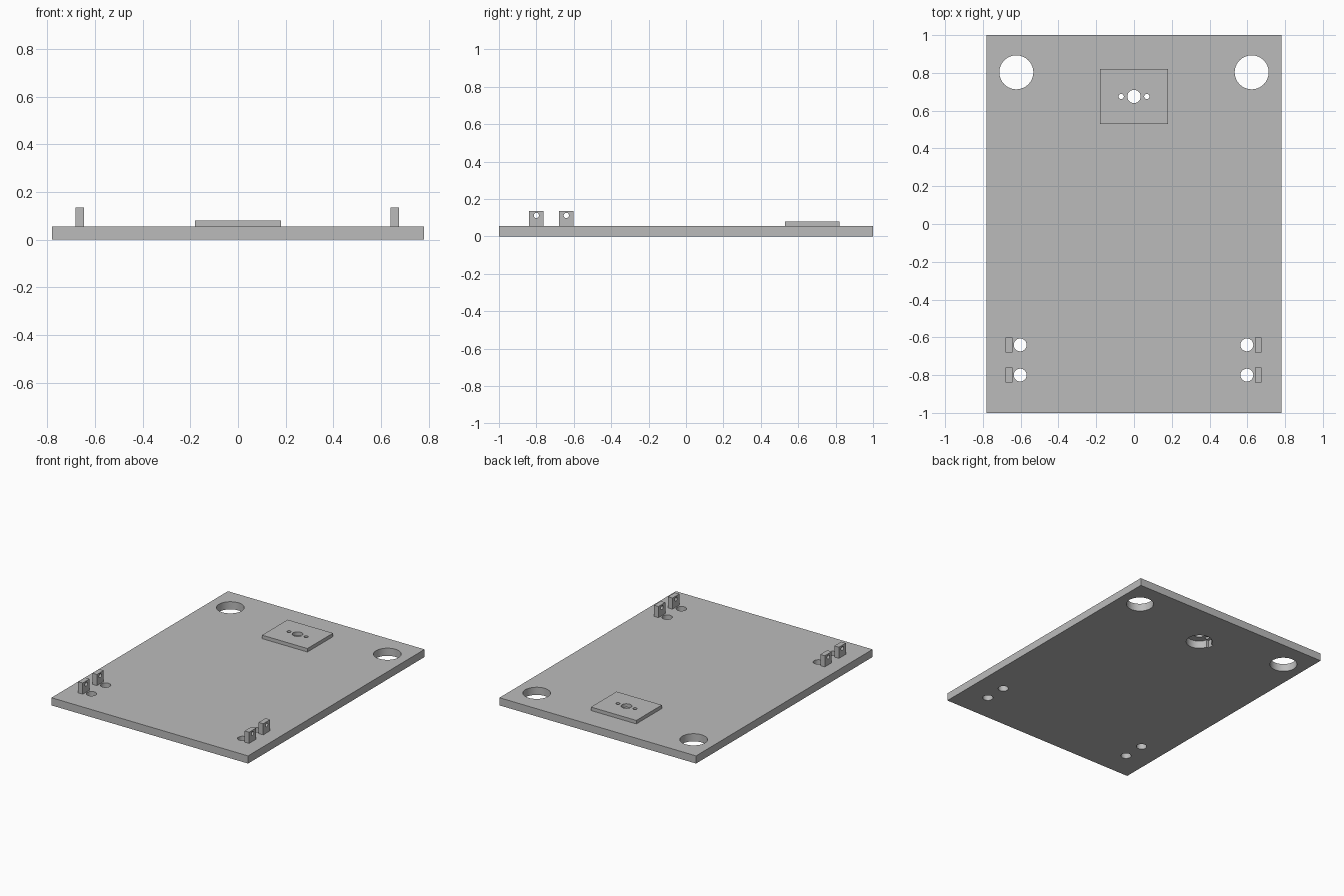
import bpy
import math

cube = bpy.data.objects.get("Cube")
if cube:
    bpy.data.objects.remove(cube, do_unlink=True)

THICK = 0.055      # base plate thickness
PAD_TOP = 0.08     # top of the raised mounting pad
LUG_TOP = 0.135    # top of the hinge lugs
SHIFT = -0.0025    # the lugs and their holes sit slightly off centre

grey = bpy.data.materials.new("plain_grey")
grey.use_nodes = True
colour = (0.5, 0.5, 0.5, 1)
grey.diffuse_color = colour
grey.node_tree.nodes["Principled BSDF"].inputs["Base Color"].default_value = colour


def box(name, x, y, z):
    """Box from (min, max) ranges on each axis."""
    ranges = (x, y, z)
    bpy.ops.mesh.primitive_cube_add(size=1, location=[(a + b) / 2 for a, b in ranges])
    obj = bpy.context.object
    obj.name = name
    obj.scale = [b - a for a, b in ranges]
    bpy.ops.object.transform_apply(location=False, rotation=False, scale=True)
    obj.data.materials.append(grey)
    return obj


def drill(radius, location, along_x=False):
    """Round cutter through the given point."""
    bpy.ops.mesh.primitive_cylinder_add(
        vertices=48, radius=radius, depth=0.3, location=location,
        rotation=(0, math.pi / 2 if along_x else 0, 0))
    return bpy.context.object


def cut(obj, cutters):
    """Subtract the cutters, then discard them."""
    bpy.context.view_layer.objects.active = obj
    for cutter in cutters:
        cutter.hide_render = True
        mod = obj.modifiers.new("hole", "BOOLEAN")
        mod.operation = "DIFFERENCE"
        mod.solver = "EXACT"
        mod.object = cutter
        bpy.ops.object.modifier_apply(modifier=mod.name)
        bpy.data.objects.remove(cutter, do_unlink=True)
    bpy.ops.object.select_all(action="DESELECT")
    obj.select_set(True)
    bpy.ops.object.shade_smooth_by_angle(angle=math.radians(30))


# Base plate with corner holes, wire holes and the keyed motor pocket
plate = box("base_plate", (-0.78, 0.78), (-1, 1), (0, THICK))
holes = []
for side in (-1, 1):
    holes.append(drill(0.09, (side * 0.623, 0.803, 0)))
    for y in (-0.8, -0.64):
        holes.append(drill(0.034, (side * 0.6 + SHIFT, y, 0)))
holes.append(drill(0.087, (0, 0.675, 0)))
holes.append(box("pocket_key", (-0.1, 0), (0.652, 0.698), (-0.1, 0.1)))
cut(plate, holes)

# Raised pad with a shaft hole and two screw holes
pad = box("mounting_pad", (-0.18, 0.18), (0.53, 0.82), (THICK, PAD_TOP))
cut(pad, [drill(0.035, (0, 0.675, THICK))]
    + [drill(0.014, (x, 0.675, THICK)) for x in (-0.068, 0.068)])

# Hinge lugs, two on each side
for side, side_name in ((-1, "right"), (1, "left")):
    for y, place in ((-0.8, "front"), (-0.64, "rear")):
        x = side * 0.66 + SHIFT
        lug = box(f"{side_name}_{place}_lug", (x - 0.018, x + 0.018),
                  (y - 0.039, y + 0.039), (THICK, LUG_TOP))
        cut(lug, [drill(0.014, (x, y, 0.112), along_x=True)])
